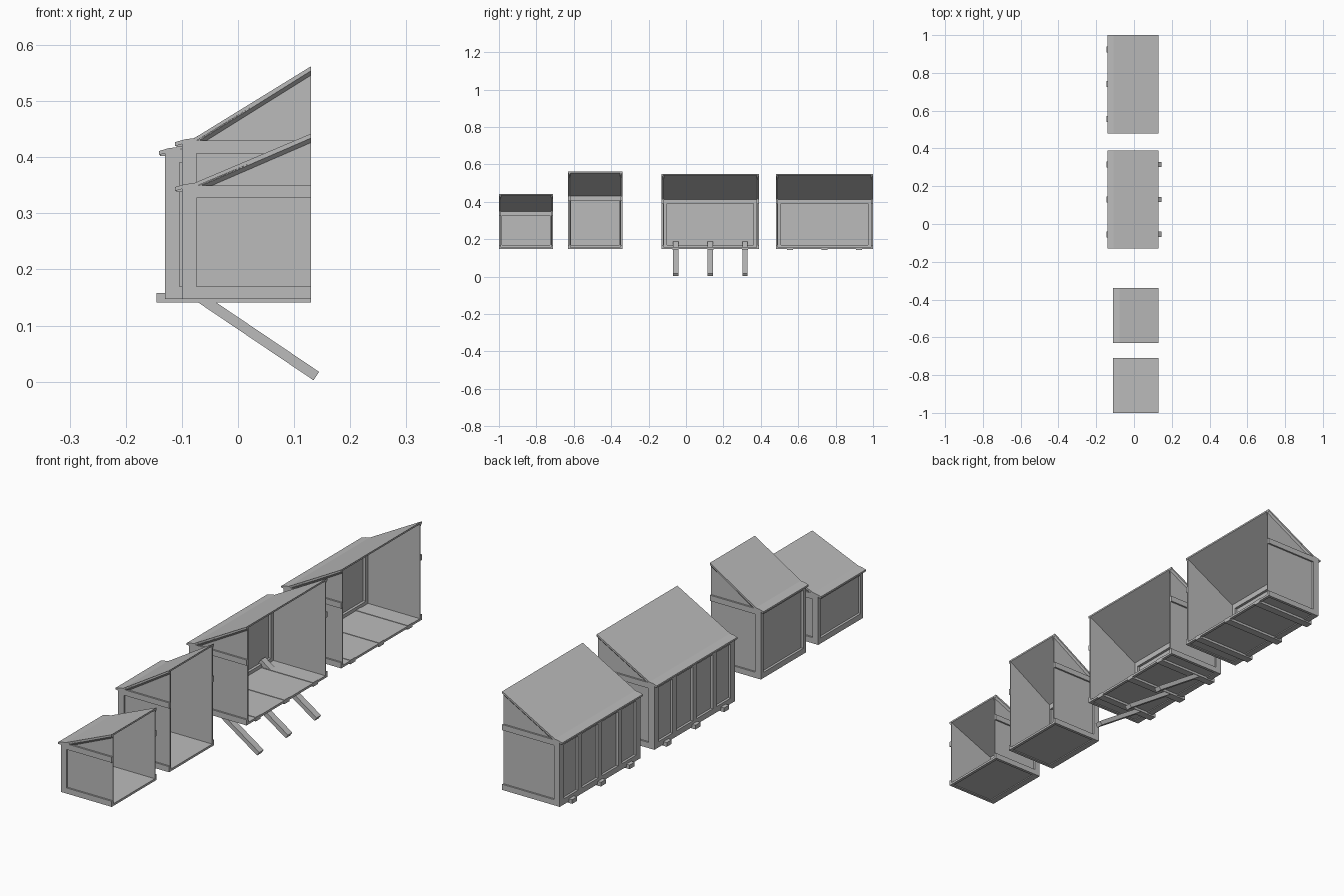
import bpy, math
from mathutils import Matrix

cube = bpy.data.objects.get("Cube")
if cube:
    bpy.data.objects.remove(cube, do_unlink=True)

grey = bpy.data.materials.new("plain grey")
grey.diffuse_color = (0.5, 0.5, 0.5, 1)
grey.use_nodes = True
grey.node_tree.nodes["Principled BSDF"].inputs["Base Color"].default_value = (0.5, 0.5, 0.5, 1)


def mesh(name, verts, faces):
    me = bpy.data.meshes.new(name)
    me.from_pydata(verts, [], faces)
    me.materials.append(grey)
    ob = bpy.data.objects.new(name, me)
    bpy.context.collection.objects.link(ob)
    return ob


def loft(name, a, b, ya, yb):
    """Solid between two matching x-z outlines at two y positions."""
    n = len(a)
    verts = [(x, ya, z) for x, z in a] + [(x, yb, z) for x, z in b]
    faces = [tuple(range(n)), tuple(range(2 * n - 1, n - 1, -1))]
    faces += [(i, i + n, (i + 1) % n + n, (i + 1) % n) for i in range(n)]
    return mesh(name, verts, faces)


def box(name, x0, x1, y0, y1, z0, z1):
    o = [(x0, z0), (x1, z0), (x1, z1), (x0, z1)]
    return loft(name, o, o, y0, y1)


BACK, BASE = 0.13, 0.147


def shed(name, x0, y0, y1, eave, ridge, lip, post, studs=0):
    def part(label, *dims):
        return box(f"{name}_{label}", *dims)

    rail, proud, sheet = 0.023, 0.007, 0.005
    slope_x = x0 + 0.022
    slope = (ridge - eave) / (BACK - slope_x)
    deep = 0.026
    # floor and its frame
    part("floor", x0 + 0.01, BACK, y0 + 0.008, y1 - 0.008, BASE + 0.004, BASE + 0.009)
    part("front_sill", x0, x0 + deep, y0, y1, BASE, BASE + rail)
    part("back_sill", BACK - 0.012, BACK, y0 + proud, y1 - proud, BASE, BASE + 0.007)
    part("front_top_rail", x0, x0 + deep, y0, y1, eave - rail, eave)
    part("front_panel", x0 + 0.01, x0 + 0.015, y0 + post, y1 - post, BASE, eave)
    for i in range(studs):
        y = y0 + (y1 - y0) * (i + 1) / (studs + 1)
        part("stud", x0, x0 + 0.012, y - 0.012, y + 0.012, BASE, eave - 0.01)

    # side walls with framing and bevelled rafters
    for side, y, s in (("right", y0, 1), ("left", y1, -1)):
        part(f"{side}_post", x0, x0 + deep, y, y + s * post, BASE, eave)
        for label, z in (("bottom", BASE), ("top", eave - rail)):
            part(f"{side}_{label}_rail", x0, BACK, y, y + s * (proud + sheet), z, z + rail)
        wall = [(x0 + 0.01, BASE), (BACK, BASE), (BACK, ridge - 0.006),
                (slope_x, eave - 0.004), (x0 + 0.01, eave - 0.004)]
        loft(f"{name}_{side}_wall", wall, wall, y + s * proud, y + s * (proud + sheet))
        top = [(slope_x, eave - 0.004), (BACK, ridge - 0.004)]
        outer = top + [(x, z - 0.002) for x, z in reversed(top)]
        inner = top + [(x, z - 0.010) for x, z in reversed(top)]
        loft(f"{name}_{side}_rafter", outer, inner, y, y + s * proud)

    # roof sheet with a flattened eave lip
    line = [(x0 - lip, eave - 0.003), (x0 + 0.006, eave + 0.002),
            (slope_x, eave + 0.004), (BACK, ridge + 0.002)]
    roof = line + [(x, z - 0.007) for x, z in reversed(line)]
    loft(f"{name}_roof", roof, roof, y0, y1)
    # small rafter tails at the eave corners
    for y in (y0 + 0.003, y1 - 0.015):
        part("rafter_tail", x0 - lip + 0.002, x0 + 0.02, y, y + 0.012, eave - 0.012, eave - 0.005)


shed("small_shed", -0.10, -1.0, -0.71, 0.35, 0.44, 0.012, 0.016)
shed("tall_shed", -0.10, -0.63, -0.34, 0.43, 0.56, 0.012, 0.016)
wide = {"braced_shed": -0.13, "plain_shed": 0.48}
for name, y0 in wide.items():
    shed(name, -0.13, y0, y0 + 0.52, 0.414, 0.547, 0.011, 0.028, studs=3)
    # joists beneath the floor
    for offset in (0.075, 0.26, 0.445):
        y = y0 + offset
        box(f"{name}_joist", -0.145, BACK, y - 0.016, y + 0.016, 0.141, 0.158)
        # slanted braces that pass up through the floor
        if name == "braced_shed":
            brace = box(f"{name}_brace", -0.152, 0.152, -0.014, 0.014, -0.009, 0.009)
            brace.matrix_world = Matrix.Translation((0.0135, y, 0.095)) @ Matrix.Rotation(math.radians(34), 4, 'Y')
